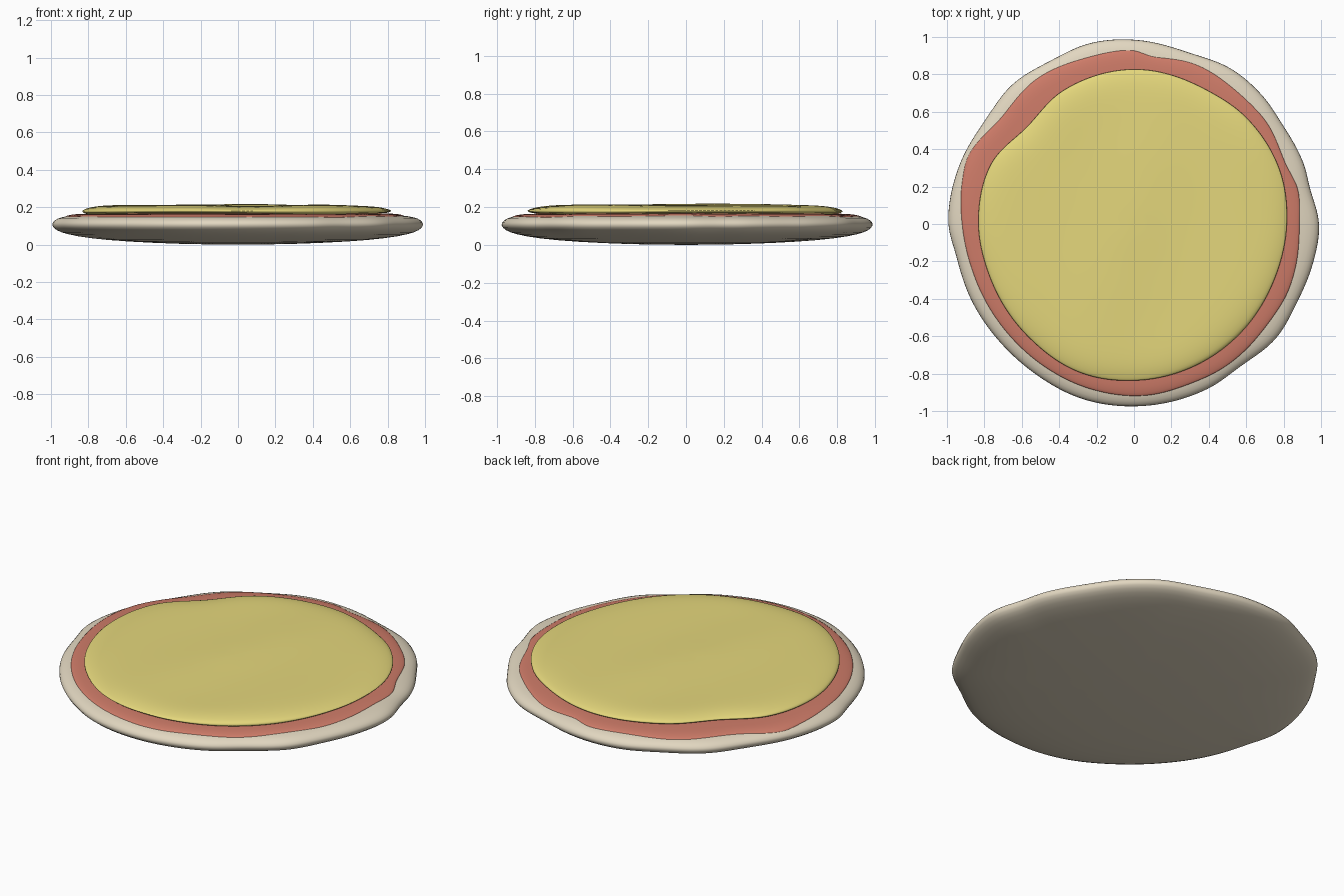
import bpy, bmesh, math

if "Cube" in bpy.data.objects:
    bpy.data.objects.remove(bpy.data.objects["Cube"])

SEG = 120

# Hand-shaped outlines: (angle in degrees, radius)
CRUST = [(0, .995), (11, .965), (19, .968), (34, .96), (44, .975), (58, .984), (72, .967),
         (90, .99), (104, 1.0), (117, .985), (131, .995), (145, .975), (161, .99), (180, .998),
         (190, .97), (205, .965), (222, .96), (237, .965), (253, .98), (270, .98), (295, .97),
         (307, .955), (321, .98), (334, .972), (347, .984)]
SAUCE = [(0, .885), (12, .897), (22, .872), (37, .894), (51, .897), (69, .915), (84, .9),
         (90, .93), (106, .925), (124, .935), (142, .91), (157, .958), (164, .95), (180, .92),
         (196, .9), (217, .894), (236, .9), (255, .913), (274, .92), (289, .906), (303, .906),
         (323, .894), (337, .9)]
CHEESE = [(0, .82), (20, .834), (45, .83), (62, .818), (90, .83), (119, .81), (138, .775),
          (157, .832), (180, .835), (200, .824), (228, .83), (250, .848), (270, .84),
          (295, .828), (317, .817), (339, .81)]


def outline(pts, a):
    """Smooth periodic interpolation of an outline at angle a (degrees)."""
    n = len(pts)
    a %= 360
    i = max(k for k in range(n) if pts[k][0] <= a)
    a0, a1 = pts[i][0], pts[i + 1][0] if i + 1 < n else 360
    t = (a - a0) / (a1 - a0)
    p0, p1, p2, p3 = (pts[(i + k) % n][1] for k in (-1, 0, 1, 2))
    return p1 + .5 * t * (p2 - p0 + t * (2*p0 - 5*p1 + 4*p2 - p3 + t * (3*(p1 - p2) + p3 - p0)))


def lerp_profile(prof, f):
    for (f0, z0), (f1, z1) in zip(prof, prof[1:]):
        if f <= f1:
            return z0 + (z1 - z0) * (f - f0) / (f1 - f0)
    return prof[-1][1]


def layer(name, pts, profile, color, height):
    """Closed disc: profile runs bottom centre -> rim -> top centre."""
    bm = bmesh.new()
    rings = []
    for f, z in profile[1:-1]:
        ring = []
        for s in range(SEG):
            a = s * 360 / SEG
            r = outline(pts, a) * f
            x, y = r * math.cos(math.radians(a)), r * math.sin(math.radians(a))
            ring.append(bm.verts.new((x, y, height(x, y, r, a, f, z))))
        rings.append(ring)
    b = bm.verts.new((0, 0, height(0, 0, 0, 0, 0, profile[0][1])))
    t = bm.verts.new((0, 0, height(0, 0, 0, 0, 0, profile[-1][1])))
    for s in range(SEG):
        n = (s + 1) % SEG
        bm.faces.new((b, rings[0][n], rings[0][s]))
        bm.faces.new((t, rings[-1][s], rings[-1][n]))
        for lo, hi in zip(rings, rings[1:]):
            bm.faces.new((lo[s], lo[n], hi[n], hi[s]))
    bmesh.ops.recalc_face_normals(bm, faces=bm.faces)
    for face in bm.faces:
        face.smooth = True
    me = bpy.data.meshes.new(name)
    bm.to_mesh(me)
    bm.free()
    ob = bpy.data.objects.new(name, me)
    bpy.context.collection.objects.link(ob)
    mat = bpy.data.materials.new(name + "_colour")
    mat.diffuse_color = color
    mat.use_nodes = True
    mat.node_tree.nodes["Principled BSDF"].inputs["Base Color"].default_value = mat.diffuse_color
    me.materials.append(mat)
    sub = ob.modifiers.new("smooth", 'SUBSURF')
    sub.levels = sub.render_levels = 1
    return ob


# Dough base with a rounded rim
crust_bottom = [(0, 0), (.3, .003), (.6, .016), (.8, .034), (.92, .056), (.975, .076), (1.003, .105)]
crust_top = [(0, .166), (.3, .166), (.6, .165), (.8, .162), (.89, .156), (.95, .147), (.985, .131)]
layer("crust", CRUST, crust_bottom + crust_top[::-1], (.76, .68, .53, 1),
      lambda x, y, r, a, f, z: z)


# Sauce spread hugging the dough; z is an offset from the dough surface
def on_dough(x, y, r, a, f, z):
    return lerp_profile(crust_top, r / outline(CRUST, a)) + z


layer("sauce", SAUCE,
      [(0, -.012), (.5, -.012), (.9, -.012), (1, -.008), (1.003, 0), (.985, .004),
       (.95, .006), (.9, .006), (.5, .006), (0, .006)], (.62, .2, .14, 1), on_dough)


# Cheese sheet with a gently rippled top
def ripple(x, y, r, a, f, z):
    if z < .185:
        return z + .003 * math.sin(math.radians(3 * a) + 1)
    w = (math.sin(7 * x + 4 * y) + math.sin(5 * y - 6 * x + 1.3) + math.sin(11 * x - 3 * y + 2)) / 3
    return z + .005 * w


layer("cheese", CHEESE,
      [(0, .164), (.5, .164), (.9, .164), (.98, .166), (1.003, .178), (.99, .188), (.96, .196),
       (.92, .203), (.86, .208), (.78, .21), (.68, .211), (.56, .212), (.42, .213), (.28, .213),
       (.14, .214), (0, .214)], (.78, .68, .2, 1), ripple)
